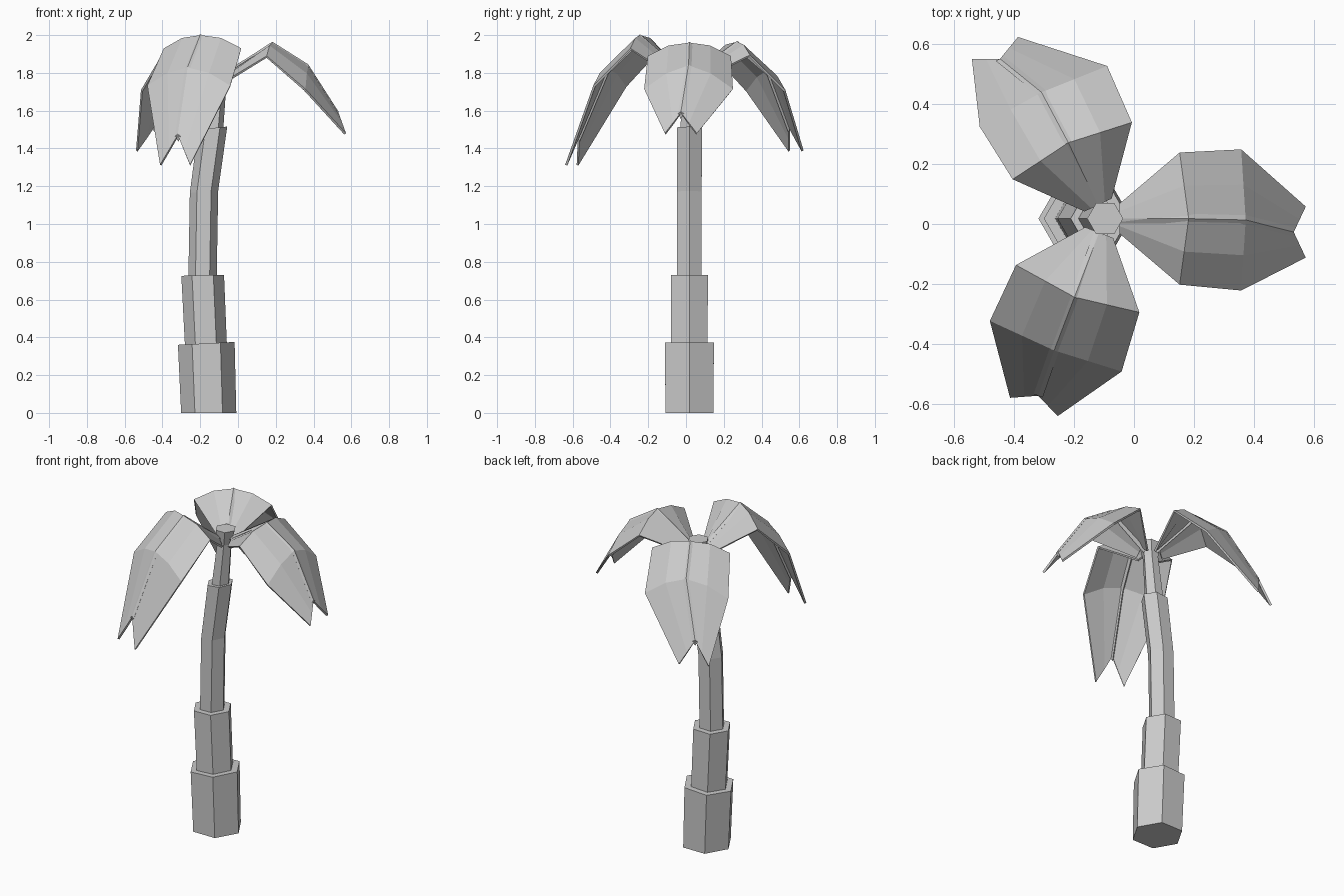
import bpy, bmesh
from math import cos, sin, radians, pi
from mathutils import Vector

if "Cube" in bpy.data.objects:
    bpy.data.objects.remove(bpy.data.objects["Cube"])

HUB = Vector((-0.098, 0.018, 1.80))


def finish(bm, name):
    me = bpy.data.meshes.new(name)
    bm.to_mesh(me)
    bm.free()
    ob = bpy.data.objects.new(name, me)
    bpy.context.collection.objects.link(ob)
    return ob


def loft(name, rings):
    """Closed tube through rings of points, with end caps."""
    bm = bmesh.new()
    vs = [[bm.verts.new(p) for p in ring] for ring in rings]
    n = len(vs[0])
    for a, b in zip(vs, vs[1:]):
        for i in range(n):
            j = (i + 1) % n
            bm.faces.new((a[i], a[j], b[j], b[i]))
    bm.faces.new(vs[0][::-1])
    bm.faces.new(vs[-1])
    bmesh.ops.recalc_face_normals(bm, faces=bm.faces)
    return finish(bm, name)


def hexagon(x, z, r, tilt=0.0):
    return [Vector((x + r * cos(i * pi / 3), 0.018 + r * sin(i * pi / 3),
                    z + tilt * r * cos(i * pi / 3))) for i in range(6)]


# trunk: stacked leaning hexagonal sections (x, z, radius, tilt)
trunk = {
    "trunk_base": [(-0.155, 0, 0.146, 0), (-0.168, 0.368, 0.150, 0.05)],
    "trunk_lower": [(-0.169, 0.34, 0.111, 0), (-0.187, 0.728, 0.113, 0.02)],
    "trunk_middle": [(-0.188, 0.70, 0.075, 0), (-0.180, 1.17, 0.075, 0.07),
                     (-0.134, 1.508, 0.077, 0.1)],
    "trunk_top": [(-0.134, 1.48, 0.055, 0.1), (-0.105, 1.76, 0.045, 0.05),
                  (-0.096, 1.85, 0.060, 0)],
}
for name, sections in trunk.items():
    loft(name, [hexagon(*s) for s in sections])

# frond stations: (ridge reach, ridge drop, edge reach, edge drop, half width, bend share)
STATIONS = [(0.28, 0.0, 0.25, 0.07, 0.22, 0.0),
            (0.47, 0.12, 0.455, 0.245, 0.235, 0.1),
            (0.63, 0.37, 0.67, 0.48, 0.085, 1.0)]


def frond(name, angle, lift, droop, bend):
    a = radians(angle)
    out, left = Vector((cos(a), sin(a), 0)), Vector((-sin(a), cos(a), 0))

    def at(r, s, z):
        return HUB + out * r + left * s + Vector((0, 0, z))

    rows = [[at(0.05, t * 0.05, 0.02 - 0.05 * abs(t)) for t in (-1, -.5, 0, .5, 1)]]
    spine = [(0.04, 0, 0.005)]
    for k, (rr, rd, er, ed, w, share) in enumerate(STATIONS):
        shift = bend * share
        ez = lift - (0.07 + (ed - 0.07) * (1 + (droop - 1) * 0.3) if k < 2 else ed * droop)
        rz = lift - rd * droop
        row = []
        for t in (-1, -.5, 0, .5, 1):
            f = abs(t)
            bulge = 0.02 if f == 0.5 and k < 2 else 0
            row.append(at(rr + (er - rr) * f, shift + t * w, rz + (ez - rz) * f + bulge))
        rows.append(row)
        spine.append((rr, shift, rz))

    # blade sheet with a little thickness
    bm = bmesh.new()
    vs = [[bm.verts.new(p) for p in row] for row in rows]
    for p, q in zip(vs, vs[1:]):
        for i in range(4):
            bm.faces.new((p[i], q[i], q[i + 1], p[i + 1]))
    blade = finish(bm, name)
    mod = blade.modifiers.new("thickness", 'SOLIDIFY')
    mod.thickness = 0.012
    mod.offset = -1

    # stem running along the ridge
    loft(name + "_stem", [[at(r, s - 0.016, z - 0.006), at(r, s, z + 0.005),
                           at(r, s + 0.016, z - 0.006), at(r - 0.01, s, z - 0.035)]
                          for r, s, z in spine])


frond("right_frond", 0, 0.16, 1.0, -0.045)
frond("back_frond", 115.5, 0.165, 1.2, 0.085)
frond("front_frond", 249, 0.2, 1.43, 0.005)
